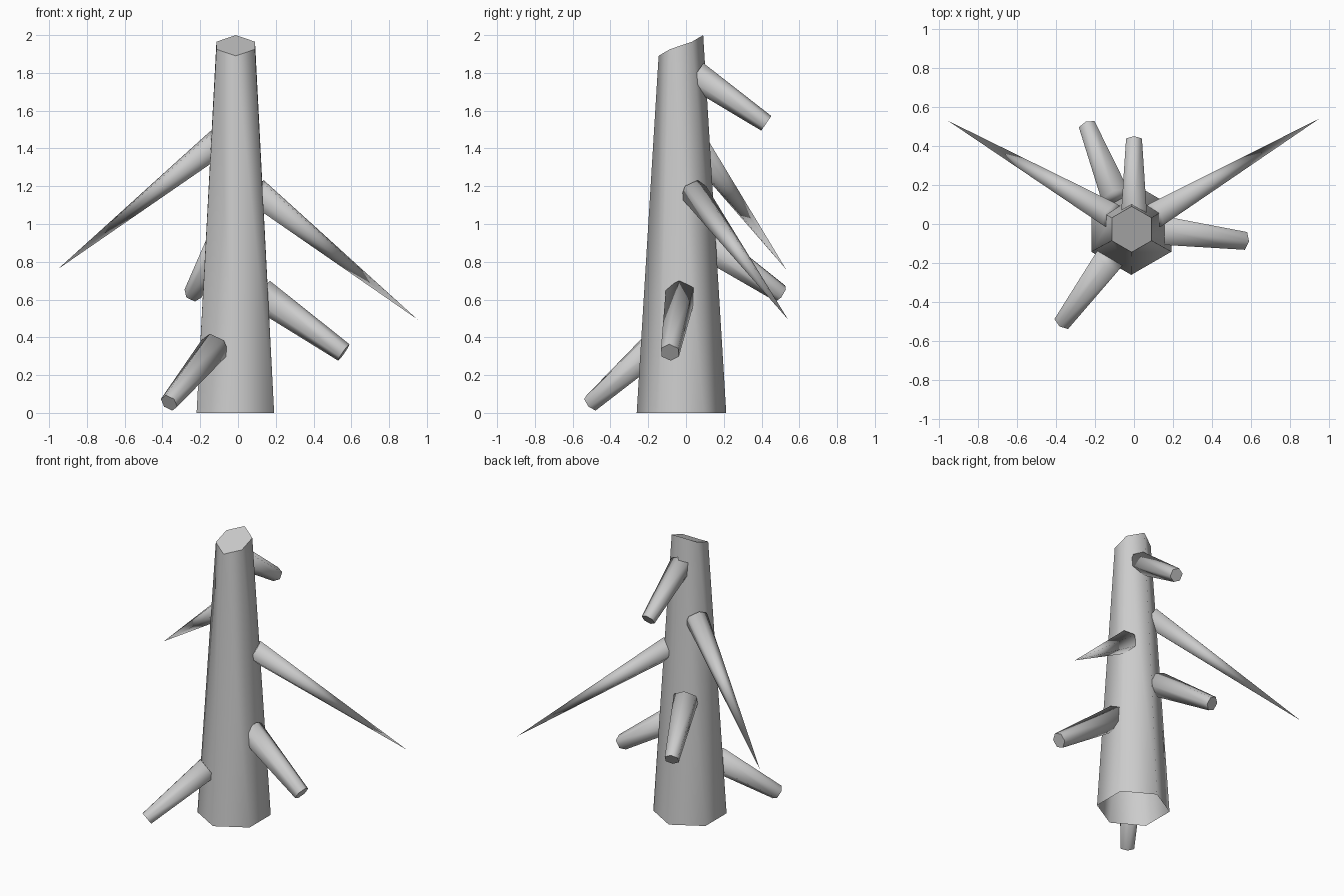
import bpy, bmesh, math
from mathutils import Vector

if "Cube" in bpy.data.objects:
    bpy.data.objects.remove(bpy.data.objects["Cube"])

SIDES = 6


def ring(bm, center, side, up, radius):
    """Hexagonal ring with one corner pointing along 'up'."""
    pts = []
    for i in range(SIDES):
        a = 2 * math.pi * i / SIDES
        pts.append(bm.verts.new(center + radius * (math.cos(a) * up + math.sin(a) * side)))
    return pts


def finish(bm, name, cap):
    bmesh.ops.recalc_face_normals(bm, faces=bm.faces[:])
    for f in bm.faces:
        f.smooth = True
    if cap:
        for e in cap.edges:
            e.smooth = False
    mesh = bpy.data.meshes.new(name)
    bm.to_mesh(mesh)
    bm.free()
    obj = bpy.data.objects.new(name, mesh)
    bpy.context.collection.objects.link(obj)
    return obj


def bridge(bm, a, b):
    for i in range(SIDES):
        j = (i + 1) % SIDES
        bm.faces.new((a[i], a[j], b[j], b[i]))


def branch(name, start, end, r0, r1):
    """Tapered hexagonal limb; r1 = 0 gives a pointed one."""
    start, end = Vector(start), Vector(end)
    d = (end - start).normalized()
    side = d.cross(Vector((0, 0, 1))).normalized()
    up = side.cross(d)
    bm = bmesh.new()
    a = ring(bm, start, side, up, r0)
    cap = None
    if r1 > 0:
        b = ring(bm, end, side, up, r1)
        bridge(bm, a, b)
        cap = bm.faces.new(b)
    else:
        tip = bm.verts.new(end)
        for i in range(SIDES):
            bm.faces.new((a[i], a[(i + 1) % SIDES], tip))
    bm.faces.new(a[::-1])
    return finish(bm, name, cap)


# Trunk: open underneath, slanted broken top
bm = bmesh.new()
X, Y = Vector((1, 0, 0)), Vector((0, 1, 0))
low = ring(bm, Vector((-0.014, -0.024, 0)), X, Y, 0.237)
high = ring(bm, Vector((-0.012, -0.027, 0)), X, Y, 0.118)
for v, z in zip(high, (2.0, 1.965, 1.925, 1.89, 1.925, 1.965)):
    v.co.z = z
bridge(bm, low, high)
top = bm.faces.new(high)
finish(bm, "trunk", top)

# Cut-off branch stubs
branch("stub_top_back", (0, 0.05, 1.79), (0, 0.425, 1.533), 0.075, 0.047)
branch("stub_right", (0.12, -0.03, 0.63), (0.56, -0.085, 0.32), 0.085, 0.053)
branch("stub_front_left", (-0.12, -0.17, 0.35), (-0.365, -0.502, 0.053), 0.085, 0.05)
branch("stub_back_left", (-0.09, 0.13, 0.885), (-0.238, 0.5, 0.632), 0.085, 0.05)

# Long pointed branches
branch("spike_left", (-0.11, 0.04, 1.43), (-0.955, 0.53, 0.76), 0.075, 0)
branch("spike_right", (0.10, 0.04, 1.17), (0.95, 0.54, 0.495), 0.075, 0)
